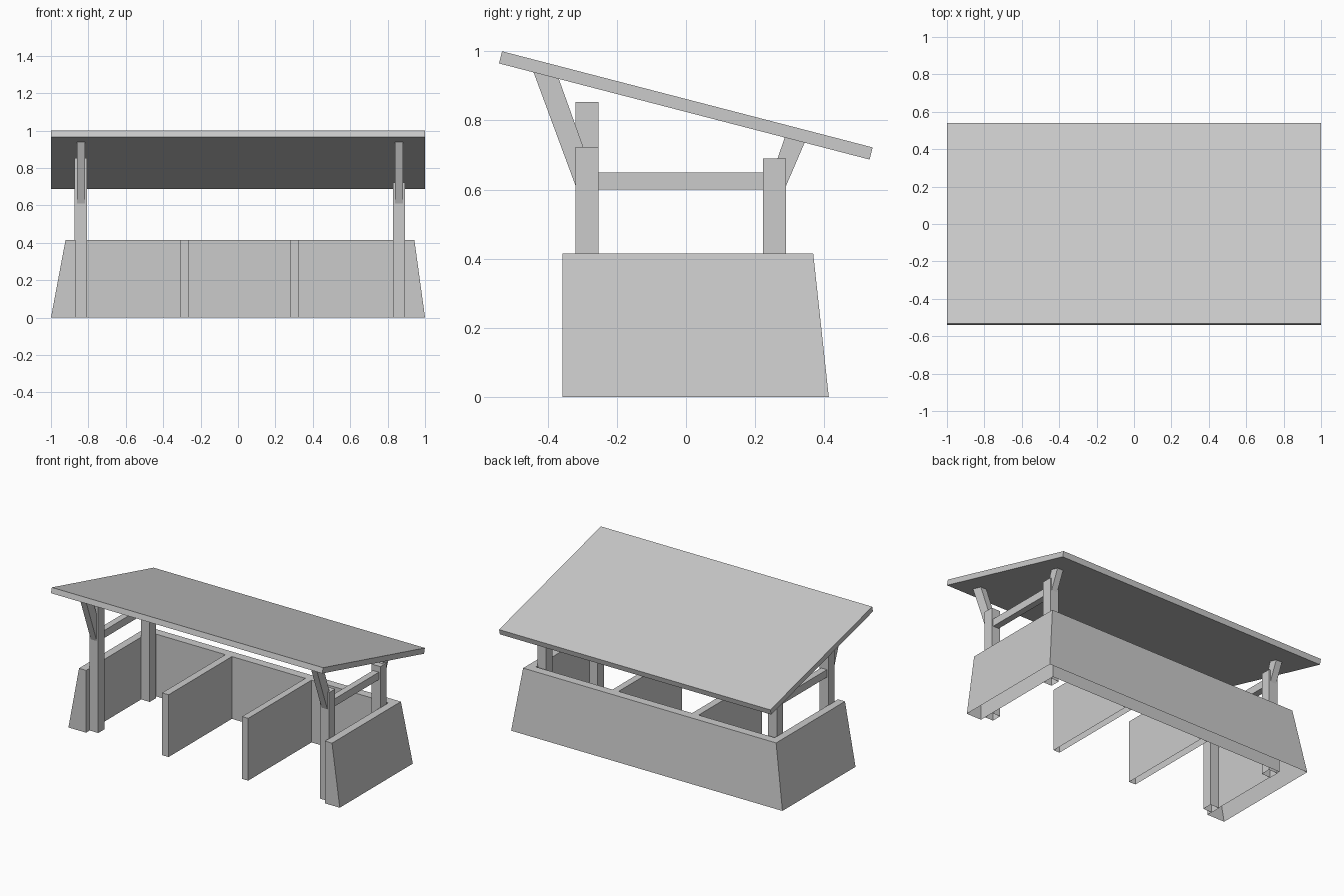
import bpy, bmesh

if "Cube" in bpy.data.objects:
    bpy.data.objects.remove(bpy.data.objects["Cube"])

H = 0.415  # wall height


def loft(name, low, high, open_bottom=False):
    """Solid between two matching outlines of 3D points."""
    bm = bmesh.new()
    a = [bm.verts.new(p) for p in low]
    b = [bm.verts.new(p) for p in high]
    n = len(a)
    base = bm.faces.new(a[::-1])
    bm.faces.new(b)
    for i in range(n):
        j = (i + 1) % n
        bm.faces.new((a[i], a[j], b[j], b[i]))
    bmesh.ops.recalc_face_normals(bm, faces=bm.faces[:])
    if open_bottom:
        bmesh.ops.delete(bm, geom=[base], context='FACES_ONLY')
    me = bpy.data.meshes.new(name)
    bm.to_mesh(me)
    bm.free()
    ob = bpy.data.objects.new(name, me)
    bpy.context.collection.objects.link(ob)
    return ob


def side_profile(name, yz, x0, x1):
    """Extrude a y-z profile along x."""
    return loft(name, [(x0, y, z) for y, z in yz], [(x1, y, z) for y, z in yz])


def box(name, x0, x1, y0, y1, z0, z1):
    plan = [(x0, y0), (x1, y0), (x1, y1), (x0, y1)]
    return loft(name, [(x, y, z0) for x, y in plan],
                [(x, y, z1) for x, y in plan], open_bottom=(z0 == 0))


def u_plan(left, right, back, z):
    return [(x, y, z) for x, y in (
        (left, -0.357), (-0.87, -0.357), (-0.87, 0.31), (0.89, 0.31),
        (0.89, -0.357), (right, -0.357), (right, back), (left, back))]


# Enclosing wall with battered outer faces
loft("enclosure_wall", u_plan(-1, 1, 0.413, 0),
     u_plan(-0.922, 0.943, 0.368, H), open_bottom=True)

# Stall dividers
for side, x0, x1 in (("left", -0.31, -0.262), ("right", 0.28, 0.325)):
    box(f"divider_{side}", x0, x1, -0.357, 0.31, 0, H)

# Timber frames at each end
for side, x0, x1, top in (("left", -0.873, -0.807, 0.853),
                          ("right", 0.828, 0.893, 0.723)):
    box(f"front_post_{side}", x0, x1, -0.319, -0.253, 0, top)
    box(f"back_post_{side}", x0, x1, 0.223, 0.289, 0, 0.69)
    a, b = x0 + 0.011, x1 - 0.011
    box(f"tie_beam_{side}", a, b, -0.26, 0.23, 0.6, 0.65)
    side_profile(f"front_brace_{side}",
                 [(-0.319, 0.61), (-0.443, 0.945), (-0.37, 0.926),
                  (-0.297, 0.723), (-0.297, 0.62)], a, b)
    side_profile(f"back_brace_{side}",
                 [(0.289, 0.61), (0.345, 0.74), (0.287, 0.755),
                  (0.265, 0.69), (0.265, 0.62)], a, b)

# Sloping roof slab
side_profile("roof", [(-0.541, 0.965), (-0.532, 1.0),
                      (0.54, 0.722), (0.531, 0.687)], -1, 1)
